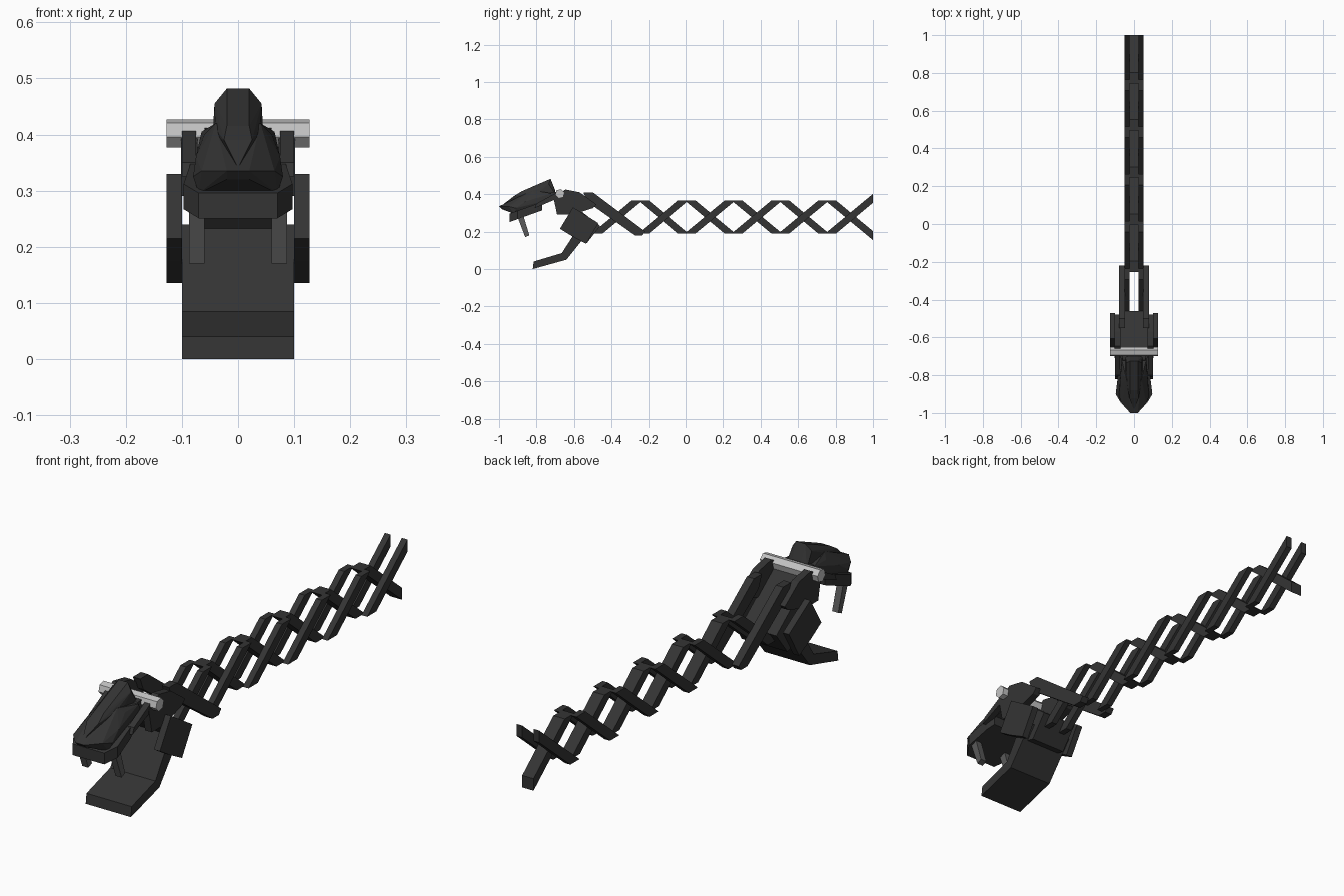
import bpy, bmesh, math
from mathutils import Vector

if "Cube" in bpy.data.objects:
    bpy.data.objects.remove(bpy.data.objects["Cube"])


def material(name, v):
    m = bpy.data.materials.new(name)
    m.diffuse_color = (v, v, v, 1)
    m.use_nodes = True
    m.node_tree.nodes["Principled BSDF"].inputs["Base Color"].default_value = m.diffuse_color
    return m


DARK = material("dark_grey", 0.034)
MID = material("mid_grey", 0.10)
LIGHT = material("light_grey", 0.55)


def finish(name, bm, mat):
    bmesh.ops.recalc_face_normals(bm, faces=bm.faces)
    me = bpy.data.meshes.new(name)
    bm.to_mesh(me)
    bm.free()
    me.materials.append(mat)
    ob = bpy.data.objects.new(name, me)
    bpy.context.collection.objects.link(ob)
    return ob


def plate(name, yz, x0, x1, mat=DARK, pair=False):
    """Side profile extruded from x0 to x1, optionally with a mirrored twin."""
    bm = bmesh.new()
    for s in ((1, -1) if pair else (1,)):
        a = [bm.verts.new((s * x0, y, z)) for y, z in yz]
        b = [bm.verts.new((s * x1, y, z)) for y, z in yz]
        n = len(yz)
        bm.faces.new(a)
        bm.faces.new(b)
        for i in range(n):
            j = (i + 1) % n
            bm.faces.new((a[i], a[j], b[j], b[i]))
    return finish(name, bm, mat)


def hull(name, pts, mat=DARK):
    """Convex faceted solid, points mirrored across x."""
    bm = bmesh.new()
    for p in pts:
        bm.verts.new(p)
        if p[0]:
            bm.verts.new((-p[0], p[1], p[2]))
    r = bmesh.ops.convex_hull(bm, input=bm.verts)
    junk = {v for v in r["geom_interior"] + r["geom_unused"]
            if isinstance(v, bmesh.types.BMVert) and v.is_valid}
    bmesh.ops.delete(bm, geom=list(junk), context='VERTS')
    bmesh.ops.dissolve_limit(bm, angle_limit=0.03, verts=bm.verts, edges=bm.edges)
    return finish(name, bm, mat)


# scissor linkage: rising bars are outer pairs, falling bars run in the middle
ZC, T, S, H = 0.278, 0.024, 0.83, 0.088


def bar(cy, d, y_end=None):
    u, v = (H + T) / S, (H - T) / S
    low = [(cy - d * u, ZC - H), (cy - d * v, ZC - H)]
    high = [(cy + d * u, ZC + H), (cy + d * v, ZC + H)]
    if y_end:
        e = S * (y_end - cy)
        cut = [(y_end, ZC + d * e - T), (y_end, ZC + d * e + T)]
        return low + cut if d > 0 else [cut[0], cut[1], high[1], high[0]]
    return low + high


for i in range(6):
    cy = -0.37 + 0.25 * i
    end = 1.0 if i == 5 else None
    plate("rising_bars", bar(cy, 1, end), 0.025, 0.05, pair=True)
    if i:
        plate("falling_bar", bar(cy, -1, end), -0.025, 0.025)
plate("front_arms", [(-0.55, 0.41), (-0.50, 0.41), (-0.22, 0.20), (-0.235, 0.18),
                     (-0.275, 0.18), (-0.53, 0.36)], 0.048, 0.08, pair=True)

# hood side plates and outer cheek plates
plate("hood_plates", [(-0.71, 0.385), (-0.645, 0.425), (-0.57, 0.41), (-0.48, 0.345),
                      (-0.50, 0.325), (-0.61, 0.29), (-0.69, 0.29)],
      0.072, 0.102, pair=True)
plate("cheek_plates", [(-0.605, 0.33), (-0.47, 0.245), (-0.535, 0.135),
                       (-0.61, 0.175), (-0.675, 0.215)], 0.10, 0.127, pair=True)

# sloping wall between the plates, closing the throat
plate("throat_wall", [(-0.69, 0.375), (-0.66, 0.385), (-0.46, 0.23), (-0.53, 0.14),
                      (-0.60, 0.155), (-0.56, 0.22), (-0.61, 0.28)], -0.078, 0.078)

# lower jaw
plate("lower_jaw", [(-0.82, 0.0), (-0.64, 0.05), (-0.52, 0.20), (-0.565, 0.24),
                    (-0.665, 0.085), (-0.815, 0.04)], -0.10, 0.10)

# hinge rod
plate("hinge_rod", [(-0.675 + 0.026 * math.cos(math.radians(60 * k + 15)),
                     0.402 + 0.026 * math.sin(math.radians(60 * k + 15)))
                    for k in range(6)], -0.127, 0.127, LIGHT)

# upper jaw: plan outline with tilted top and bottom
outline = [(0.07, -0.945), (0.097, -0.90), (0.085, -0.80), (0.075, -0.77)]
hull("upper_jaw", [(x, y, 0.256 + (y + 0.93) * 0.36 + dz)
                   for x, y in outline for dz in (0, 0.045)])

# snout and crown
hull("snout", [(0.02, -1.0, 0.335), (0.02, -0.985, 0.32), (0.065, -0.95, 0.335),
               (0.08, -0.91, 0.325), (0.07, -0.92, 0.295), (0.075, -0.86, 0.36),
               (0.06, -0.80, 0.40), (0.065, -0.72, 0.405), (0.065, -0.71, 0.375),
               (0.04, -0.82, 0.42)])
hull("crest", [(0.0, -0.985, 0.34), (0.025, -0.92, 0.39), (0.045, -0.80, 0.40),
               (0.045, -0.70, 0.40), (0.042, -0.735, 0.455), (0.02, -0.725, 0.482),
               (0.02, -0.88, 0.415), (0.04, -0.83, 0.41), (0.02, -0.70, 0.42)])

# neck joining head to hinge
plate("neck", [(-0.76, 0.36), (-0.72, 0.41), (-0.66, 0.415), (-0.66, 0.375)],
      -0.06, 0.06)
# jaw side links reaching from the head to the hood
plate("jaw_links", [(-0.81, 0.325), (-0.80, 0.35), (-0.69, 0.41), (-0.68, 0.38)],
      0.075, 0.10, pair=True)

# fangs
plate("fangs", [(-0.90, 0.275), (-0.87, 0.285), (-0.838, 0.18), (-0.86, 0.17)],
      0.06, 0.087, MID, pair=True)
